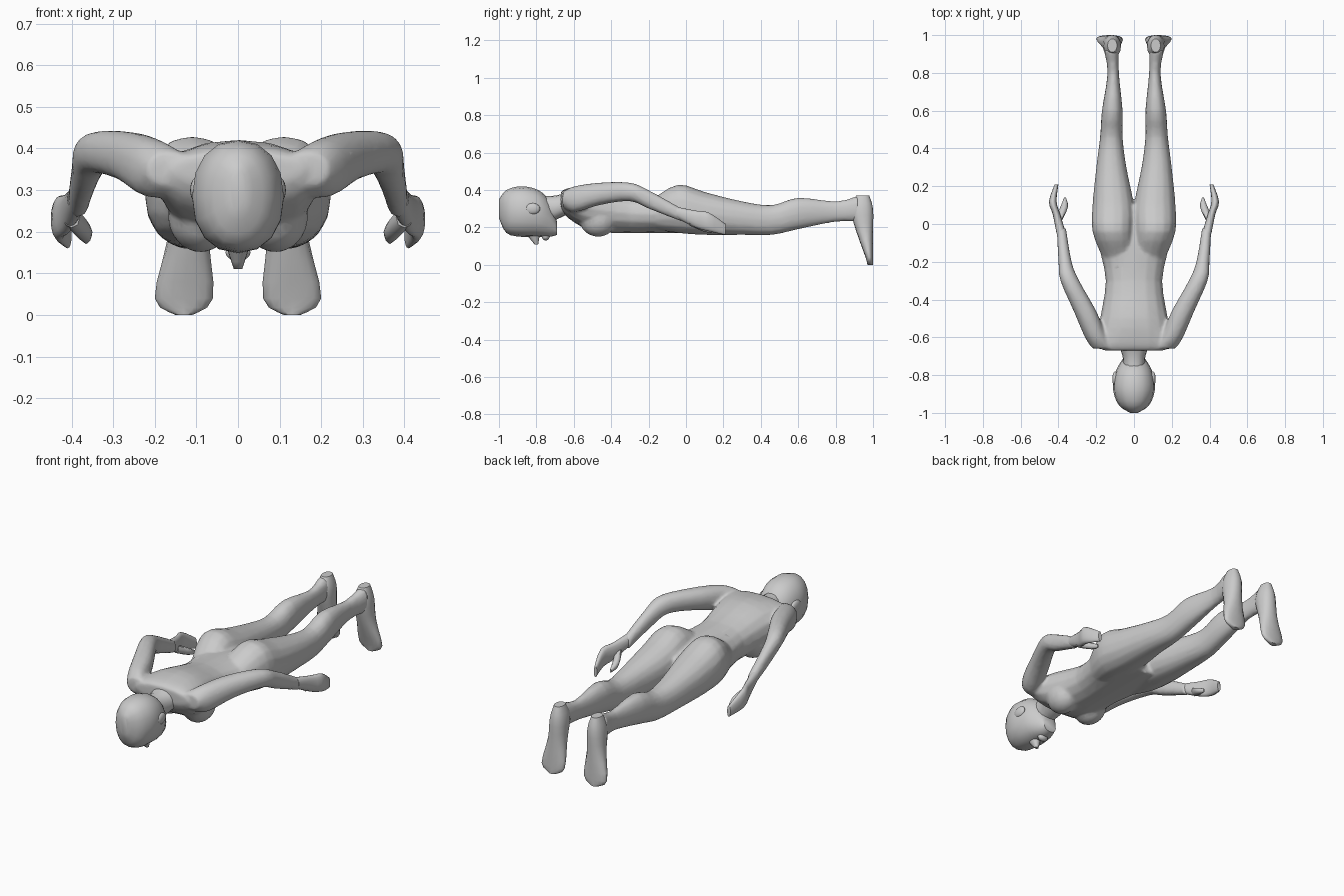
import bpy, bmesh
from math import cos, sin, tau, copysign
from mathutils import Vector

if "Cube" in bpy.data.objects:
    bpy.data.objects.remove(bpy.data.objects["Cube"])

skin = bpy.data.materials.new("plain grey")
skin.use_nodes = True
GREY = (0.6, 0.6, 0.6, 1)
skin.diffuse_color = GREY
skin.node_tree.nodes["Principled BSDF"].inputs["Base Color"].default_value = GREY


def blend(before, start, end, after, t):
    """Point on a smooth curve running from start to end."""
    slope_in, slope_out = (end - before) / 2, (after - start) / 2
    ease = t * t * (3 - 2 * t)
    bend_in, bend_out = t * (1 - t) ** 2, t * t * (t - 1)
    return start + (end - start) * ease + slope_in * bend_in + slope_out * bend_out


def smooth_sections(sections, steps=3):
    """Add in-between sections along a smooth curve."""
    last = len(sections) - 1
    for i in range(last):
        nearby = [sections[min(max(k, 0), last)] for k in range(i - 1, i + 3)]
        for step in range(steps):
            yield [blend(*values, step / steps) for values in zip(*nearby)]
    yield sections[last]


def loft(bm, sections, side=1, upright=False, sides=16, power=2.2):
    """Skin rounded rings, each given as its place on the axis and its limits
    (left, right, low, high) across it. The axis is y, or z when upright."""
    rings = []
    for place, left, right, low, high in smooth_sections(sections):
        ring = []
        for i in range(sides):
            c, s = cos(tau * i / sides), sin(tau * i / sides)
            u = copysign(abs(c) ** (2 / power), c)
            v = copysign(abs(s) ** (2 / power), s)
            x = side * (left + right + u * (right - left)) / 2
            across = (low + high + v * (high - low)) / 2
            ring.append(bm.verts.new((x, across, place) if upright else (x, place, across)))
        rings.append(ring)
    for near, far in zip(rings, rings[1:]):
        for i in range(sides):
            j = (i + 1) % sides
            bm.faces.new((near[i], near[j], far[j], far[i]))
    bm.faces.new(rings[0])
    bm.faces.new(rings[-1])


def centred(sections):
    """Turn (place, half width, low, high) into full section limits."""
    return [(place, -half, half, low, high) for place, half, low, high in sections]


def ball(bm, centre, radii, side=1):
    made = bmesh.ops.create_uvsphere(bm, u_segments=16, v_segments=10, radius=1)
    for vert in made["verts"]:
        vert.co = Vector([c + r * p for c, r, p in zip(centre, radii, vert.co)])
        vert.co.x *= side


def finish(name, bm):
    bmesh.ops.recalc_face_normals(bm, faces=bm.faces)
    mesh = bpy.data.meshes.new(name)
    bm.to_mesh(mesh)
    bm.free()
    mesh.materials.append(skin)
    obj = bpy.data.objects.new(name, mesh)
    bpy.context.collection.objects.link(obj)
    bpy.ops.object.select_all(action="DESELECT")
    obj.select_set(True)
    bpy.context.view_layer.objects.active = obj
    bpy.ops.object.shade_smooth_by_angle(angle=1)
    return obj


# Torso, bust, legs and arms, fused into one smooth skin
torso = centred([
    (-.67, .16, .31, .39), (-.63, .2, .25, .41), (-.5, .18, .18, .42),
    (-.3, .15, .17, .38), (-.1, .18, .17, .37), (.1, .11, .17, .33)])
leg = [
    (-.17, 0, .17, .19, .36), (-.04, 0, .22, .17, .43), (.1, 0, .22, .16, .39),
    (.3, .04, .2, .16, .34), (.46, .06, .18, .16, .32), (.6, .06, .17, .19, .36),
    (.8, .08, .14, .23, .34), (.92, .08, .16, .23, .37)]
arm = [
    (-.66, .1, .22, .31, .39), (-.6, .14, .26, .28, .42), (-.46, .2, .32, .32, .44),
    (-.3, .29, .39, .34, .44), (-.2, .33, .4, .3, .4), (-.02, .36, .41, .23, .3)]
bm = bmesh.new()
loft(bm, torso)
for side in (1, -1):
    loft(bm, leg, side)
    loft(bm, arm, side)
    ball(bm, (.09, -.47, .24), (.08, .1, .09), side)
body = finish("body", bm)
fuse = body.modifiers.new("fuse", "REMESH")
fuse.mode = "VOXEL"
fuse.voxel_size = 0.009
fuse.use_smooth_shade = True
relax = body.modifiers.new("relax", "SMOOTH")
relax.factor = 0.5
relax.iterations = 6
thin = body.modifiers.new("thin", "DECIMATE")
thin.ratio = 0.25

# Head and neck
bm = bmesh.new()
loft(bm, centred([
    (-1, .02, .25, .35), (-.96, .08, .17, .4), (-.88, .11, .15, .42),
    (-.79, .1, .15, .4), (-.73, .07, .15, .34), (-.69, .04, .16, .23)]))
finish("head", bm)
bm = bmesh.new()
loft(bm, centred([(-.8, .06, .23, .37), (-.7, .06, .24, .37), (-.6, .1, .29, .4)]))
finish("neck", bm)

# Nose and lips
bm = bmesh.new()
loft(bm, centred([(.17, .03, -.86, -.78), (.11, .01, -.81, -.79)]), upright=True)
finish("nose", bm)
bm = bmesh.new()
ball(bm, (0, -.75, .15), (.03, .02, .02))
finish("lips", bm)

for side, word in ((1, "left"), (-1, "right")):
    # Ear
    bm = bmesh.new()
    ball(bm, (.1, -.82, .3), (.015, .04, .03), side)
    finish(word + "_ear", bm)

    # Foot hanging down from the heel
    bm = bmesh.new()
    loft(bm, [
        (0, .11, .15, .97, 1), (.04, .06, .2, .96, 1), (.18, .07, .17, .91, 1),
        (.3, .07, .16, .88, 1), (.37, .09, .14, .91, .98)], side, upright=True)
    finish(word + "_foot", bm)

    # Hand with thumb
    bm = bmesh.new()
    loft(bm, [
        (-.05, .36, .41, .25, .31), (.05, .39, .43, .2, .29),
        (.12, .41, .45, .18, .28), (.21, .4, .42, .16, .22)], side)
    loft(bm, [
        (.02, .38, .42, .21, .26), (.09, .35, .39, .18, .22),
        (.14, .36, .37, .17, .19)], side, sides=8)
    finish(word + "_hand", bm)
